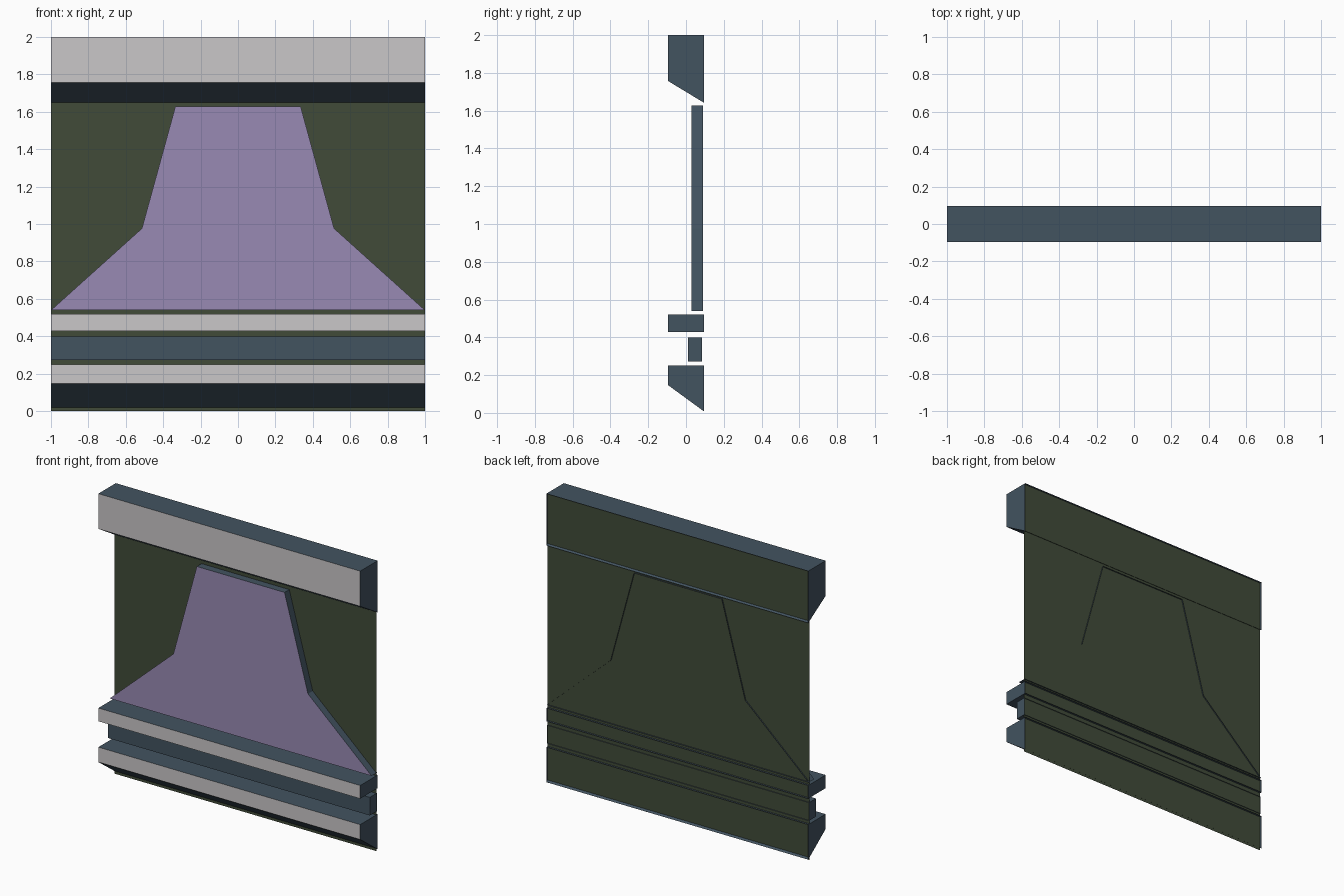
import bpy, bmesh
from mathutils import Vector

if "Cube" in bpy.data.objects:
    bpy.data.objects.remove(bpy.data.objects["Cube"])


def material(name, rgb):
    lin = [((c / 255 + 0.055) / 1.055) ** 2.4 for c in rgb]
    m = bpy.data.materials.new(name)
    m.diffuse_color = (*lin, 1)
    m.use_nodes = True
    m.node_tree.nodes["Principled BSDF"].inputs["Base Color"].default_value = m.diffuse_color
    return m


BLUE = material("slate blue", (66, 83, 96))
GREY = material("light grey", (202, 199, 200))
PURPLE = material("dusty purple", (152, 138, 180))
OLIVE = material("dark olive", (65, 75, 57))


def open_shell(name, outline, extrude, front_mat):
    """Extrude an outline, leave the back open, colour the front face."""
    bm = bmesh.new()
    face = bm.faces.new([bm.verts.new(p) for p in outline])
    res = bmesh.ops.extrude_face_region(bm, geom=[face], use_keep_orig=True)
    verts = [g for g in res["geom"] if isinstance(g, bmesh.types.BMVert)]
    bmesh.ops.translate(bm, verts=verts, vec=Vector(extrude))
    bmesh.ops.recalc_face_normals(bm, faces=bm.faces)
    for f in bm.faces:
        f.material_index = 1 if f.normal.y < -0.99 else 0
    bmesh.ops.delete(bm, geom=[f for f in bm.faces if f.normal.y > 0.99],
                     context='FACES_ONLY')
    return finish(name, bm, (BLUE, front_mat))


def finish(name, bm, mats):
    me = bpy.data.meshes.new(name)
    bm.to_mesh(me)
    bm.free()
    for m in mats:
        me.materials.append(m)
    ob = bpy.data.objects.new(name, me)
    bpy.context.collection.objects.link(ob)
    return ob


def moulding(name, y0, y1, top, front_low, back_low, mat):
    profile = [(-1, y0, top), (-1, y1, top), (-1, y1, back_low), (-1, y0, front_low)]
    open_shell(name, profile, (2, 0, 0), mat)


# horizontal mouldings, running the full width
moulding("top_cornice", -0.095, 0.095, 2.0, 1.757, 1.642, GREY)
moulding("middle_ledge", -0.095, 0.095, 0.52, 0.429, 0.429, GREY)
moulding("recessed_rail", 0.01, 0.086, 0.398, 0.273, 0.273, BLUE)
moulding("bottom_ledge", -0.095, 0.095, 0.25, 0.147, 0.008, GREY)

# raised flared plate, mirrored half outline
half = [(1.0, 0.539), (0.514, 0.976), (0.335, 1.628)]
outline = [(x, 0.029, z) for x, z in half] + [(-x, 0.029, z) for x, z in reversed(half)]
open_shell("flared_plate", outline, (0, 0.06, 0), PURPLE)

# single-sheet back panel
bm = bmesh.new()
bm.faces.new([bm.verts.new((x, 0.081, z))
              for x, z in ((-1, 0), (1, 0), (1, 2), (-1, 2))])
finish("back_panel", bm, (OLIVE,))
